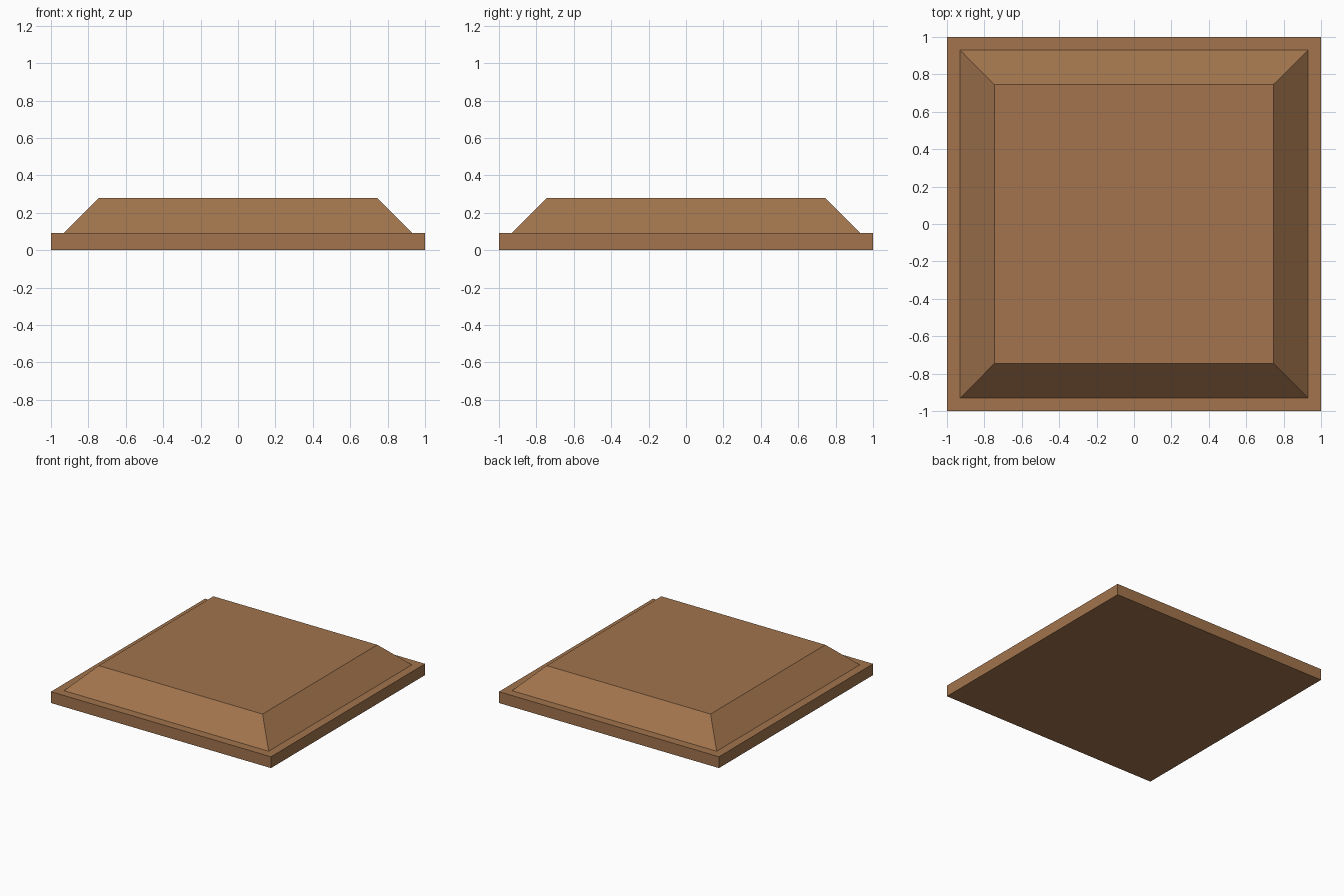
import bpy, bmesh

if "Cube" in bpy.data.objects:
    bpy.data.objects.remove(bpy.data.objects["Cube"])

wood = bpy.data.materials.new("warm_brown")
wood.diffuse_color = (0.36, 0.175, 0.074, 1.0)
wood.use_nodes = True
wood.node_tree.nodes["Principled BSDF"].inputs["Base Color"].default_value = wood.diffuse_color

# Square outline of each level: (half width, height)
levels = [(1.0, 0.0), (1.0, 0.093), (0.93, 0.093), (0.745, 0.278)]

bm = bmesh.new()
rings = []
for half, z in levels:
    rings.append([bm.verts.new((sx * half, sy * half, z))
                  for sx, sy in ((-1, -1), (1, -1), (1, 1), (-1, 1))])

# Slab sides, narrow ledge and sloped sides
for low, high in zip(rings, rings[1:]):
    for i in range(4):
        j = (i + 1) % 4
        bm.faces.new((low[i], low[j], high[j], high[i]))

# Flat underside and top
bm.faces.new(rings[0][::-1])
bm.faces.new(rings[-1])
bmesh.ops.recalc_face_normals(bm, faces=bm.faces[:])

mesh = bpy.data.meshes.new("stepped_cap")
bm.to_mesh(mesh)
bm.free()
mesh.materials.append(wood)
cap = bpy.data.objects.new("stepped_cap", mesh)
bpy.context.collection.objects.link(cap)
